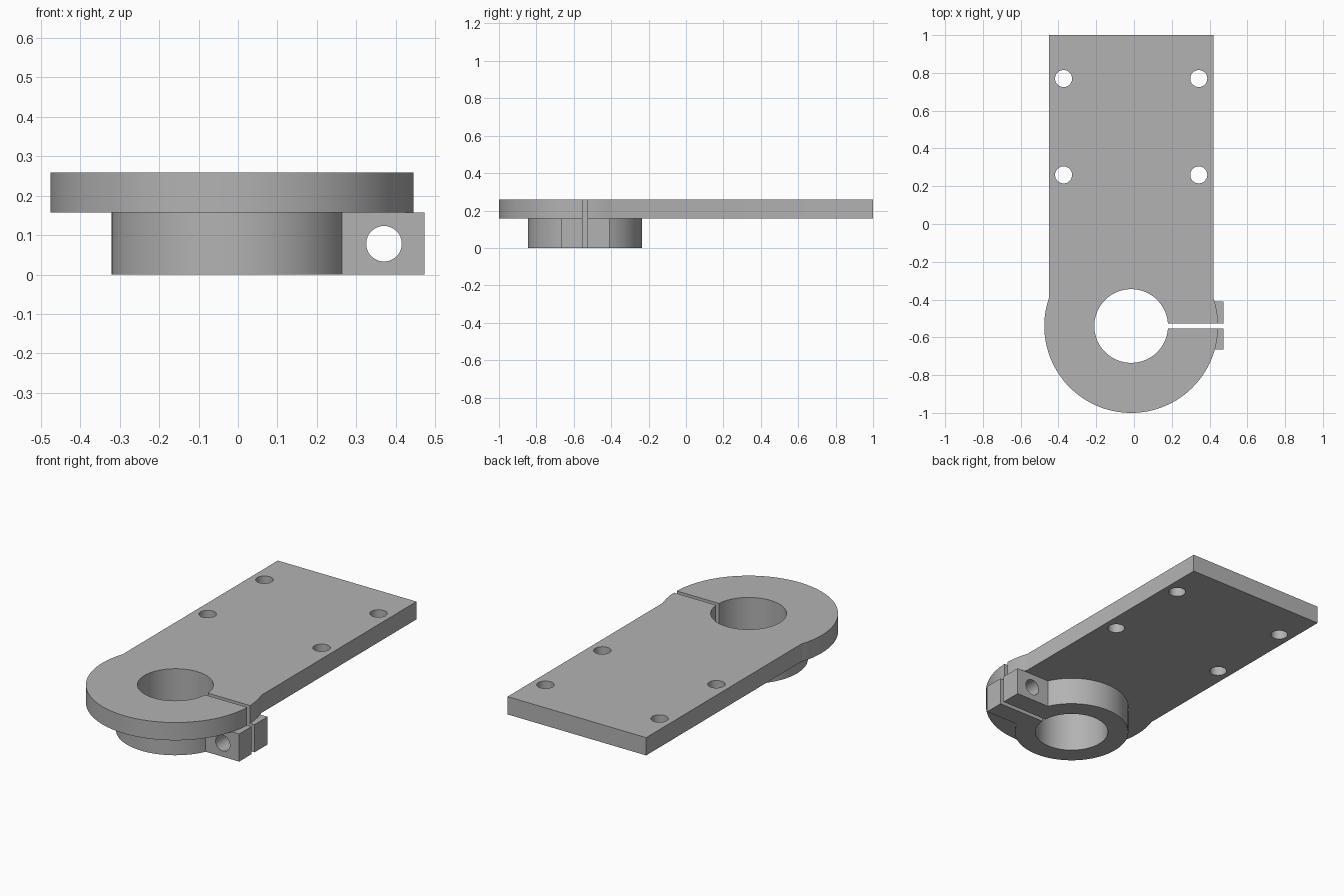
import bpy
import bmesh
import math
from mathutils import Matrix

if "Cube" in bpy.data.objects:
    bpy.data.objects.remove(bpy.data.objects["Cube"], do_unlink=True)

CX, CY = -0.015, -0.54          # bore axis
PLATE_Z, TOP = 0.157, 0.258     # plate underside and top
SLIT = 0.025

steel = bpy.data.materials.new("grey metal")
steel.use_nodes = True
grey = (0.45, 0.45, 0.45, 1)
steel.diffuse_color = grey
steel.node_tree.nodes["Principled BSDF"].inputs["Base Color"].default_value = grey


def finish(name, bm):
    mesh = bpy.data.meshes.new(name)
    bm.to_mesh(mesh)
    bm.free()
    mesh.materials.append(steel)
    ob = bpy.data.objects.new(name, mesh)
    bpy.context.collection.objects.link(ob)
    return ob


def box(name, x, y, z):
    bm = bmesh.new()
    size = [b - a for a, b in (x, y, z)]
    mid = [(a + b) / 2 for a, b in (x, y, z)]
    bmesh.ops.create_cube(bm, size=1, matrix=Matrix.Translation(mid) @ Matrix.Diagonal((*size, 1)))
    return finish(name, bm)


def cylinder(name, centre, radius, depth, sides=96, along_y=False):
    bm = bmesh.new()
    turn = Matrix.Rotation(math.pi / 2 if along_y else 0, 4, "X")
    bmesh.ops.create_cone(bm, cap_ends=True, segments=sides, radius1=radius, radius2=radius,
                          depth=depth, matrix=Matrix.Translation(centre) @ turn)
    return finish(name, bm)


def combine(target, other, operation):
    mod = target.modifiers.new(operation, "BOOLEAN")
    mod.operation, mod.solver, mod.object = operation, "EXACT", other
    bpy.context.view_layer.objects.active = target
    bpy.ops.object.modifier_apply(modifier=mod.name)
    bpy.data.objects.remove(other, do_unlink=True)


# Mounting plate with its round end
bracket = box("clamp_bracket", (CX - 0.435, CX + 0.435), (CY, 1), (PLATE_Z, TOP))
combine(bracket, cylinder("round_end", (CX, CY, (PLATE_Z + TOP) / 2), 0.46, TOP - PLATE_Z, 128), "UNION")

# Collar and clamping lug below the plate
combine(bracket, cylinder("collar", (CX, CY, 0.1), 0.305, 0.2), "UNION")
combine(bracket, box("clamp_lug", (0.22, 0.473), (-0.665, -0.41), (0, PLATE_Z)), "UNION")

# Bore and the slit that opens it
combine(bracket, cylinder("bore", (CX, CY, 0.1), 0.195, 1), "DIFFERENCE")
combine(bracket, box("slit", (CX, 0.6), (CY - SLIT / 2, CY + SLIT / 2), (-0.1, 0.4)), "DIFFERENCE")

# Clamp bolt hole through the lug
combine(bracket, cylinder("bolt_hole", (0.37, CY, 0.078), 0.045, 0.4, 48, True), "DIFFERENCE")

# Four mounting holes
for side in (-1, 1):
    for y in (0.26, 0.77):
        hole = cylinder("mounting_hole", (CX + side * 0.358, y, 0.2), 0.045, 0.4, 48)
        combine(bracket, hole, "DIFFERENCE")

# Smooth round walls, sharp edges
bpy.ops.object.select_all(action="DESELECT")
bracket.select_set(True)
bpy.context.view_layer.objects.active = bracket
bpy.ops.object.shade_smooth_by_angle(angle=math.radians(20))
